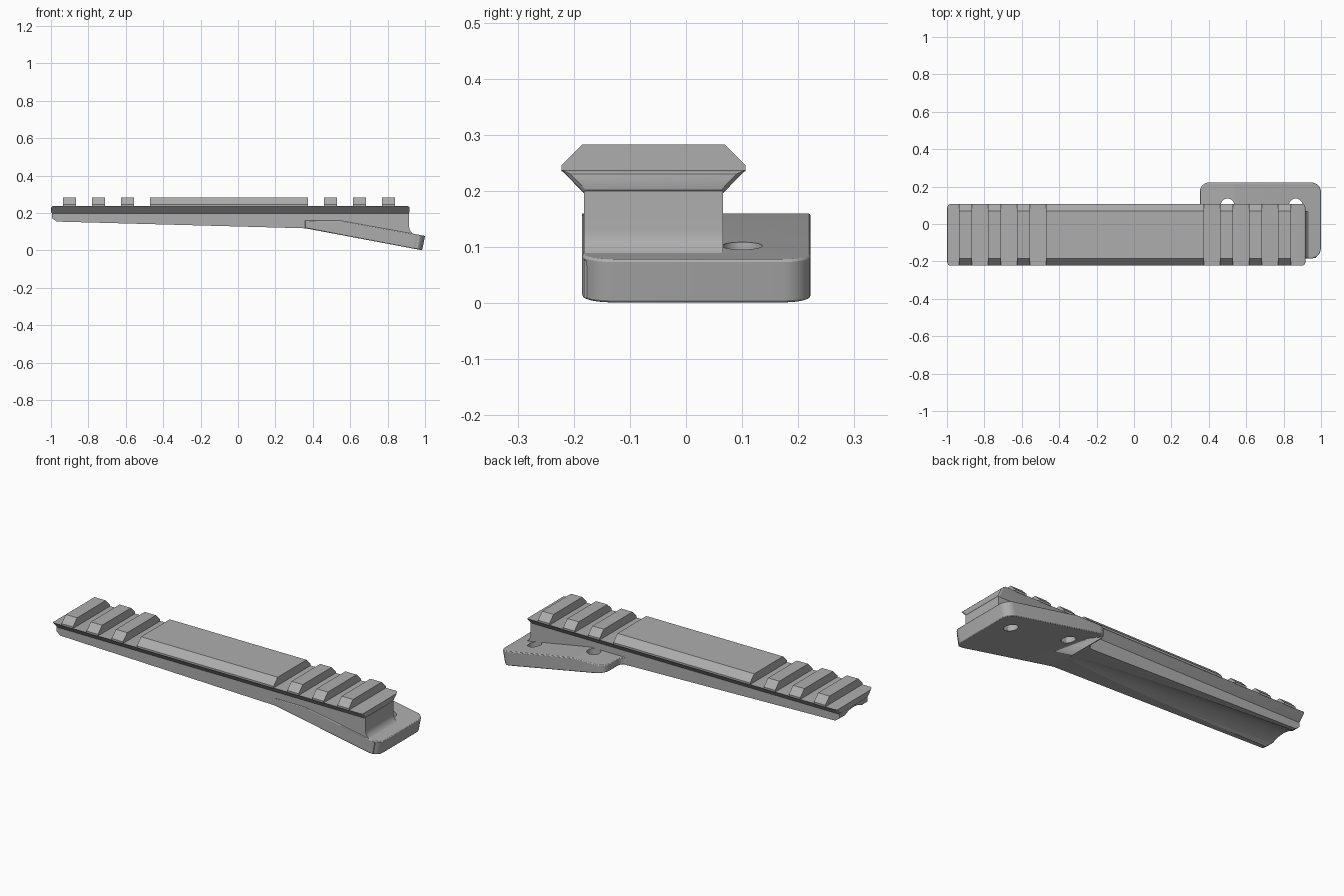
import bpy, bmesh, math
from mathutils import Vector

if "Cube" in bpy.data.objects:
    bpy.data.objects.remove(bpy.data.objects["Cube"])

grey = bpy.data.materials.new("metal_grey")
grey.diffuse_color = (0.42, 0.42, 0.42, 1)
grey.use_nodes = True
grey.node_tree.nodes["Principled BSDF"].inputs["Base Color"].default_value = grey.diffuse_color
YC = -0.058  # centre line of the rail


def finish(name, bm):
    bmesh.ops.recalc_face_normals(bm, faces=bm.faces)
    me = bpy.data.meshes.new(name)
    bm.to_mesh(me)
    bm.free()
    me.materials.append(grey)
    ob = bpy.data.objects.new(name, me)
    bpy.context.collection.objects.link(ob)
    return ob


def prism(points, direction):
    """Closed prism from 3D outline points swept along a direction."""
    bm = bmesh.new()
    face = bm.faces.new([bm.verts.new(p) for p in points])
    ext = bmesh.ops.extrude_face_region(bm, geom=[face])
    vs = [g for g in ext["geom"] if isinstance(g, bmesh.types.BMVert)]
    bmesh.ops.translate(bm, verts=vs, vec=direction)
    bmesh.ops.recalc_face_normals(bm, faces=bm.faces)
    return bm


def rounded(corners, steps=8):
    """2D outline with a rounded corner (x, y, radius) at each point."""
    out, n = [], len(corners)
    for i, (x, y, r) in enumerate(corners):
        p = Vector((x, y))
        if r == 0:
            out.append(p)
            continue
        a = (Vector(corners[i - 1][:2]) - p).normalized()
        b = (Vector(corners[(i + 1) % n][:2]) - p).normalized()
        half = a.angle(b) / 2
        c = p + (a + b).normalized() * r / math.sin(half)
        s, e = p + a * r / math.tan(half) - c, p + b * r / math.tan(half) - c
        for k in range(steps + 1):
            t = k / steps
            ang = s.angle(e)
            out.append(c + (s * math.sin((1 - t) * ang) + e * math.sin(t * ang)) / math.sin(ang))
    return out


def cut(ob, cutter):
    cutter.hide_render = True
    cutter.hide_set(True)
    m = ob.modifiers.new("cut", "BOOLEAN")
    m.operation, m.solver, m.object = "DIFFERENCE", "EXACT", cutter


def smooth(ob):
    bpy.ops.object.select_all(action="DESELECT")
    bpy.context.view_layer.objects.active = ob
    ob.select_set(True)
    bpy.ops.object.shade_smooth_by_angle(angle=math.radians(30))


def rod(name, r, a, b):
    a, b = Vector(a), Vector(b)
    bm = bmesh.new()
    bmesh.ops.create_cone(bm, cap_ends=True, segments=64, radius1=r, radius2=r, depth=(b - a).length)
    ob = finish(name, bm)
    ob.rotation_euler = (b - a).to_track_quat("Z", "Y").to_euler()
    ob.location = (a + b) / 2
    return ob


def z_bottom(x):
    return 0.118 - (0.188 if x > 0.36 else 0.027) * (x - 0.36)


def z_top(x):
    return min(0.16, z_bottom(x) + 0.077)


# dovetail rail base, with softened ends
sect = [(-0.222, 0.237), (0.106, 0.237), (0.066, 0.196), (-0.182, 0.196)]
bm = prism([(-1, y, z) for y, z in sect], (1.918, 0, 0))
ends = [e for e in bm.edges if abs(e.verts[0].co.x - e.verts[1].co.x) < 1e-5]
bmesh.ops.bevel(bm, geom=ends, offset=0.013, segments=3, profile=0.5, affect="EDGES")
smooth(finish("rail_base", bm))

# raised rail lugs and long centre block
lug = [(-0.222, 0.235), (-0.222, 0.246), (-0.185, 0.283),
       (0.069, 0.283), (0.106, 0.246), (0.106, 0.235)]
lugs = [(-0.935, -0.865), (-0.78, -0.71), (-0.625, -0.555), (-0.47, 0.375),
        (0.46, 0.53), (0.615, 0.685), (0.77, 0.84)]
for x0, x1 in lugs:
    name = "centre_block" if x1 - x0 > 0.2 else "rail_lug"
    finish(name, prism([(x0, y, z) for y, z in lug], (x1 - x0, 0, 0)))

# tapering body under the rail, with a fillet onto the foot plate
prof = [(-0.994, 0.2, 0), (-0.994, 0.172, 0), (-0.97, z_bottom(-0.97), 0), (0.36, 0.118, 0),
        (0.96, z_bottom(0.96) + 0.004, 0), (0.972, z_top(0.972) - 0.004, 0),
        (0.915, z_top(0.915), 0.05), (0.915, 0.2, 0)]
body = finish("body", prism([(p.x, -0.182, p.y) for p in rounded(prof)], (0, 0.248, 0)))
# concave barrel channel that fades out at the bend
R = 0.17
cut(body, rod("channel_cutter", R, (-1.1, YC, 0.195 - R), (0.365, YC, 0.118 - R)))
smooth(body)

# sloping foot plate: flat outline, split at the bends, then mapped to height
plan = [(0.985, -0.185, 0.055), (0.985, 0.222, 0.05), (0.352, 0.222, 0.05),
        (0.352, 0.064, 0.035), (0.3, 0.064, 0), (0.3, 0.0, 0), (0.36, -0.185, 0)]
bm = prism([(p.x, p.y, 0) for p in rounded(plan)], (0, 0, 1))
for x in (0.36, 0.546):
    bmesh.ops.bisect_plane(bm, geom=bm.verts[:] + bm.edges[:] + bm.faces[:],
                           plane_co=(x, 0, 0), plane_no=(1, 0, 0))
for v in bm.verts:
    x, top = v.co.x, v.co.z > 0.5
    v.co.z = z_top(x) if top else z_bottom(x)
    v.co.x += 0.015 if top and x > 0.6 else 0
plate = finish("foot_plate", bm)
bev = plate.modifiers.new("soft_edges", "BEVEL")
bev.width, bev.segments, bev.limit_method = 0.008, 2, "ANGLE"
bev.angle_limit = math.radians(50)
# two screw holes
for x in (0.5, 0.865):
    cut(plate, rod("hole_cutter", 0.036, (x, 0.1, -0.1), (x, 0.1, 0.3)))
smooth(plate)
